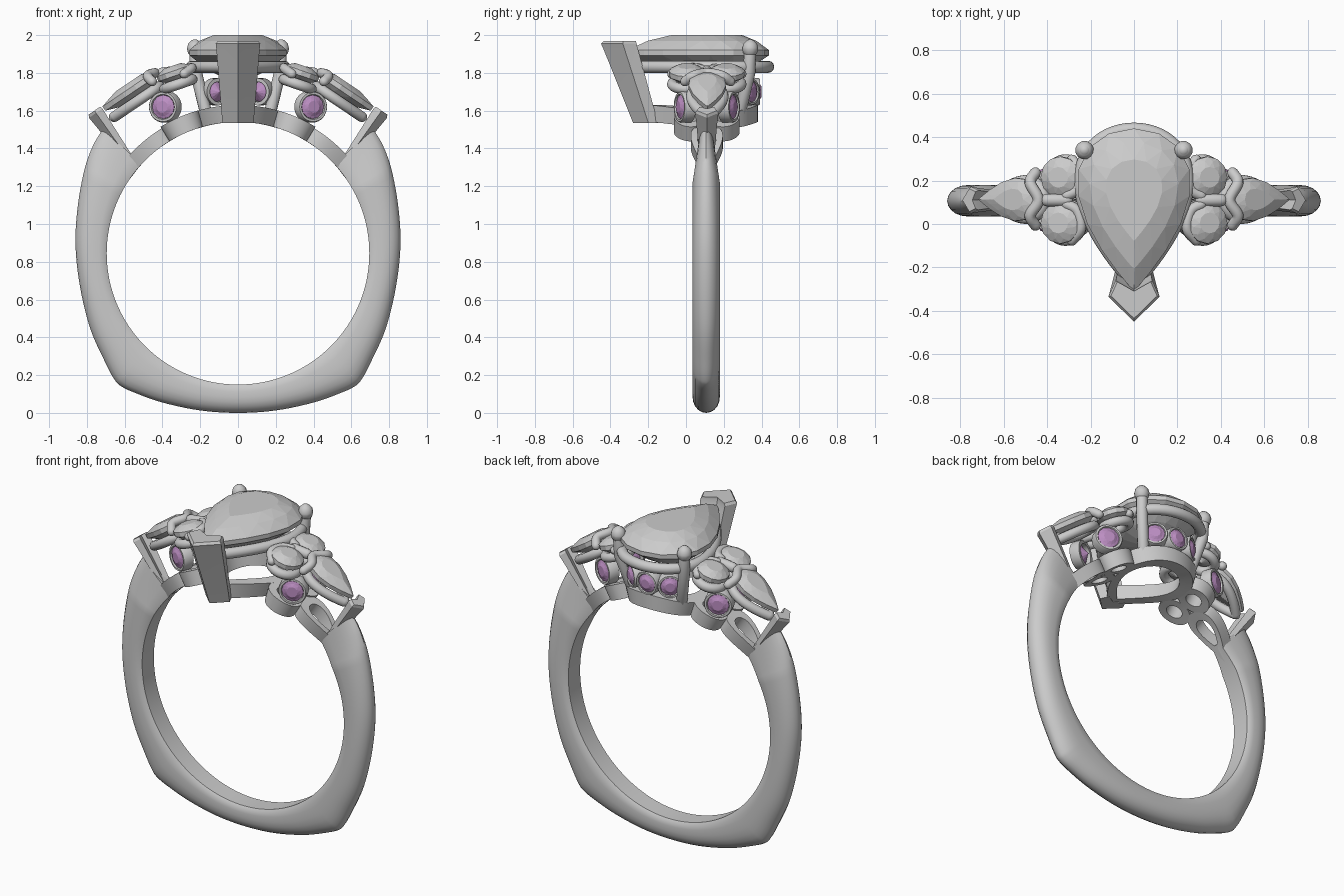
import bpy, bmesh
from math import sin, cos, pi, sqrt, atan2, radians
from mathutils import Vector, Matrix

if "Cube" in bpy.data.objects:
    bpy.data.objects.remove(bpy.data.objects["Cube"])

R, CZ, Y0 = 0.695, 0.845, 0.11          # finger radius, finger centre height, band centre y
TAU = 2 * pi
purple = bpy.data.materials.new("purple_stone")
purple.diffuse_color = (0.50, 0.27, 0.54, 1)
purple.use_nodes = True
purple.node_tree.nodes["Principled BSDF"].inputs["Base Color"].default_value = purple.diffuse_color


def finish(name, verts, faces, smooth=35, mirror=False, mat=None):
    me = bpy.data.meshes.new(name)
    me.from_pydata([tuple(v) for v in verts], [], faces)
    bm = bmesh.new()
    bm.from_mesh(me)
    bmesh.ops.recalc_face_normals(bm, faces=bm.faces)
    bm.to_mesh(me)
    bm.free()
    ob = bpy.data.objects.new(name, me)
    bpy.context.collection.objects.link(ob)
    if mat:
        me.materials.append(mat)
    if smooth:
        bpy.ops.object.select_all(action='DESELECT')
        ob.select_set(True)
        bpy.context.view_layer.objects.active = ob
        bpy.ops.object.shade_smooth_by_angle(angle=radians(smooth))
    if mirror:
        ob.modifiers.new("mirror", 'MIRROR').use_mirror_merge = False
    return ob


def loft(name, rings, closed=False, **kw):
    """Skin a list of equal closed sections; closed joins last to first, otherwise ends are capped."""
    n, m = len(rings[0]), len(rings)
    faces = [(i * n + j, i * n + (j + 1) % n, (i + 1) % m * n + (j + 1) % n, (i + 1) % m * n + j)
             for i in range(m if closed else m - 1) for j in range(n)]
    if not closed:
        faces += [tuple(range(n)), tuple(range((m - 1) * n, m * n))]
    return finish(name, [v for r in rings for v in r], faces, **kw)


def spline(pts, sub=6):
    """Catmull-Rom through the points."""
    P = [Vector(p) for p in pts]
    P = [2 * P[0] - P[1]] + P + [2 * P[-1] - P[-2]]
    out = []
    for i in range(1, len(P) - 2):
        a, b, c, d = P[i - 1:i + 3]
        for k in range(sub):
            t = k / sub
            out.append(0.5 * (2 * b + (c - a) * t + (2 * a - 5 * b + 4 * c - d) * t * t
                              + (3 * b - a - 3 * c + d) * t ** 3))
    return out + [P[-2]]


def tube(name, pts, r, closed=False, mirror=False, sides=12):
    """Round wire along a path, with domed ends when open."""
    P = [Vector(p) for p in pts]
    radii = [r] * len(P)
    if not closed:
        d0, d1 = (P[0] - P[1]).normalized(), (P[-1] - P[-2]).normalized()
        dome = [(0.98, 0.15), (0.85, 0.53), (0.5, 0.87)]
        P = [P[0] + d0 * r * h for h, _ in dome] + P + [P[-1] + d1 * r * h for h, _ in dome[::-1]]
        radii = [r * k for _, k in dome] + radii + [r * k for _, k in dome[::-1]]
    rings, n, N = [], len(P), None
    for i in range(n):
        T = (P[(i + 1) % n] - P[i - 1]) if closed else (P[min(i + 1, n - 1)] - P[max(i - 1, 0)])
        T.normalize()
        if N is None:
            N = T.orthogonal()
        N = (N - T * N.dot(T)).normalized()
        B = T.cross(N)
        rings.append([P[i] + radii[i] * (N * cos(a) + B * sin(a))
                      for a in (TAU * k / sides for k in range(sides))])
    if closed:   # planar loops: fixed frame so the seam meets
        up = (P[1] - P[0]).cross(P[n // 3] - P[0]).normalized()
        for i in range(n):
            B = (P[(i + 1) % n] - P[i - 1]).normalized().cross(up)
            rings[i] = [P[i] + r * (up * cos(TAU * k / sides) + B * sin(TAU * k / sides)) for k in range(sides)]
    return loft(name, rings, closed, mirror=mirror, smooth=50)


def pear(a, b):
    """Teardrop outline with its point at local -y, half length a, half width b."""
    return lambda t: Vector((b * sin(t) * sin(t / 2) / 0.77, -a * cos(t), 0))


def side_pear(a, b):
    return lambda t: Vector((a * cos(t), b * sin(t) * sin(t / 2) / 0.77, 0))


def circle(r):
    return lambda t: Vector((r * cos(t), r * sin(t), 0))


def gem(name, outline, M, levels, n=16, pivot=(0, 0), **kw):
    """Faceted stone; levels are (scale, height, half-step shift) from table down to the tip."""
    c = Vector((*pivot, 0))
    verts, faces = [], [tuple(range(n))]
    for s, h, sh in levels:
        verts += [M @ (c + (outline(TAU * (i + sh) / n) - c) * s + Vector((0, 0, h))) for i in range(n)]
    for k in range(len(levels) - 1):
        d = levels[k + 1][2] - levels[k][2]
        for i in range(n):
            a, a2, b, b2 = k * n + i, k * n + (i + 1) % n, k * n + n + i, k * n + n + (i + 1) % n
            if d == 0:
                faces.append((a, a2, b2, b))
            elif d > 0:
                faces += [(a, a2, b), (a2, b2, b)]
            else:
                faces += [(a, b2, b), (a, a2, b2)]
    verts.append(M @ (c + Vector((0, 0, levels[-1][1] - 0.01))))
    k = (len(levels) - 1) * n
    faces += [(k + i, k + (i + 1) % n, len(verts) - 1) for i in range(n)]
    return finish(name, verts, faces, smooth=0, **kw)


def cut(h, d):
    return [(0.5, h, 0), (0.78, h * 0.68, 0.5), (1, 0.015, 0), (1, -0.012, 0), (0.6, -d * 0.6, 0.5), (0.15, -d, 0.5)]


def tilt(x, y, z, deg):
    return Matrix.Translation((x, y, z)) @ Matrix.Rotation(radians(deg), 4, 'Y')


# Shank: rounded section between finger hole and outer silhouette
half = [(0, 0.0), (0.2, 0.013), (0.4, 0.055), (0.55, 0.108), (0.62, 0.142), (0.655, 0.178), (0.70, 0.262),
        (0.78, 0.44), (0.835, 0.66), (0.86, 0.88), (0.85, 1.08), (0.815, 1.28), (0.77, 1.41), (0.715, 1.505)]
path = spline([(-x, z, 0) for x, z in half[:0:-1]] + [(x, z, 0) for x, z in half])
rings = []
for p in path:
    ang = atan2(p.y - CZ, p.x)
    ro = sqrt(p.x ** 2 + (p.y - CZ) ** 2)
    w = 0.072 * (1 - 0.4 * max(0, (p.y - 1.28) / 0.22))
    sec = [(-w * 0.8, 0), (-w * 0.95, 0.1), (-w, 0.25)]
    sec += [(-w * cos(pi * k / 10), 0.45 + 0.55 * sin(pi * k / 10)) for k in range(11)]
    sec += [(w, 0.25), (w * 0.95, 0.1), (w * 0.8, 0)]
    rings.append([((R + (ro - R) * f) * cos(ang), Y0 - 0.003 + y, CZ + (R + (ro - R) * f) * sin(ang)) for y, f in sec])
loft("shank", rings)


# Gallery base: outline rings wrapped over the finger hole
def base_ring(name, outline, centre, wall, height, mirror=False, n=48):
    rings = []
    for i in range(n):
        o = outline(TAU * i / n)
        inner = o * (1 - wall)
        sec = []
        for q, h in ((o, 0), (o, height), (inner, height), (inner, 0)):
            x, y = q.x + centre[0], q.y + centre[1]
            sa = x / R
            sec.append(((R + h) * sa, y, CZ + (R + h) * sqrt(1 - sa * sa)))
        rings.append(sec)
    loft(name, rings, True, mirror=mirror)


base_ring("base_centre", pear(0.305, 0.225), (0, 0.075), 0.27, 0.09)
for y in (0.025, 0.195):
    base_ring("base_round", circle(0.088), (0.275, y), 0.5, 0.09, True)
base_ring("base_pear", side_pear(0.125, 0.085), (0.455, Y0), 0.42, 0.08, True)

# Centre stone and its rail
gem("centre_stone", pear(0.375, 0.262), Matrix.Translation((0, 0.065, 1.905)), cut(0.095, 0.15), 18, (0, 0.09))
rail = pear(0.355, 0.245)
tube("centre_rail", [rail(TAU * i / 64) + Vector((0, 0.08, 1.832)) for i in range(64)], 0.032, True)

# Back claws
tube("back_claw", [(0.228, 0.34, 1.945), (0.222, 0.335, 1.8), (0.17, 0.285, 1.59)], 0.033, mirror=True)
tube("claw_tip", [(0.228, 0.34, 1.925), (0.228, 0.34, 1.932)], 0.043, mirror=True)

# Front V claw: chevron leaning outward
chev = [(0, -0.45), (0.118, -0.335), (0.085, -0.262), (0, -0.31), (-0.085, -0.262), (-0.118, -0.335)]
front = []
for s, z, dy in ((0.7, 1.535, 0.035), (0.97, 1.925, 0), (1, 1.955, 0), (0.9, 1.97, -0.03)):
    front.append([(x * s, y * s + dy, z) for x, y in chev])
loft("front_v_claw", front, smooth=20)

# Shoulder V claws, pointing outward along the shank ends
lean = Vector((0.20, 0, 0.29)).normalized()
side = Vector((lean.z, 0, -lean.x))
v = [(0.055, 0), (0.01, 0.062), (-0.032, 0.045), (-0.01, 0), (-0.032, -0.045), (0.01, -0.062)]
rings = []
for d, s in ((0, 0.55), (0.29, 0.9), (0.35, 1), (0.365, 0.85)):
    c = Vector((0.545, Y0, 1.305)) + lean * d
    rings.append([c + side * u * s + Vector((0, y * s, 0)) for u, y in v])
loft("shoulder_v_claw", rings, mirror=True, smooth=20)

# Side stones with rails beneath
for y in (0.005, 0.215):
    M = tilt(0.335, y, 1.797, 19)
    gem("round_stone", circle(0.096), M, cut(0.042, 0.06), 12, mirror=True)
    tube("round_rail", [M @ (circle(0.078)(TAU * i / 32) + Vector((0, 0, -0.06))) for i in range(32)],
         0.028, True, True)
M = tilt(0.572, 0.113, 1.702, 34)
gem("side_pear_stone", side_pear(0.165, 0.1), M, cut(0.042, 0.07), 14, (-0.04, 0), mirror=True)
sp = side_pear(0.145, 0.085)
tube("side_pear_rail", [M @ (sp(TAU * i / 40) + Vector((0, 0, -0.065))) for i in range(40)], 0.028, True, True)

# Curved bars between stones
tube("outer_bar", spline([(0.455, 0.235, 1.755), (0.478, 0.19, 1.785), (0.44, 0.11, 1.80),
                          (0.478, 0.04, 1.785), (0.455, -0.005, 1.755)][:]), 0.026, mirror=True)
for s in (-1, 1):
    tube("inner_bar", spline([(0.285, Y0 + s * 0.185, 1.795), (0.245, Y0 + s * 0.13, 1.825),
                              (0.262, Y0 + s * 0.05, 1.825), (0.31, Y0 + s * 0.02, 1.815)]), 0.025, mirror=True)
tube("centre_bead", [(0.40, Y0, 1.80), (0.31, Y0, 1.81)], 0.03, mirror=True)


# Purple bezel stones
def bezel(pos, normal, r, mirror):
    M = Matrix.Translation(pos) @ Vector(normal).to_track_quat('Z', 'Y').to_matrix().to_4x4()
    sec = [(r, -0.04), (r, 0.012), (r * 0.94, 0.022), (r * 0.8, 0.022), (r * 0.74, 0.01), (r * 0.74, -0.04)]
    loft("bezel", [[M @ Vector((q * cos(a), q * sin(a), h)) for q, h in sec]
                   for a in (TAU * i / 32 for i in range(32))], True, mirror=mirror)
    gem("purple_stone", circle(r * 0.76), M, cut(0.03, 0.05), 12, mirror=mirror, mat=purple)


for s in (-1, 1):
    bezel((0.39, Y0 + s * 0.125, 1.62), (0.38, s * 0.92, 0), 0.083, True)
bezel((0, 0.37, 1.70), (0, 1, 0), 0.072, False)
bezel((0.126, 0.335, 1.70), (0.55, 0.83, 0), 0.072, True)
